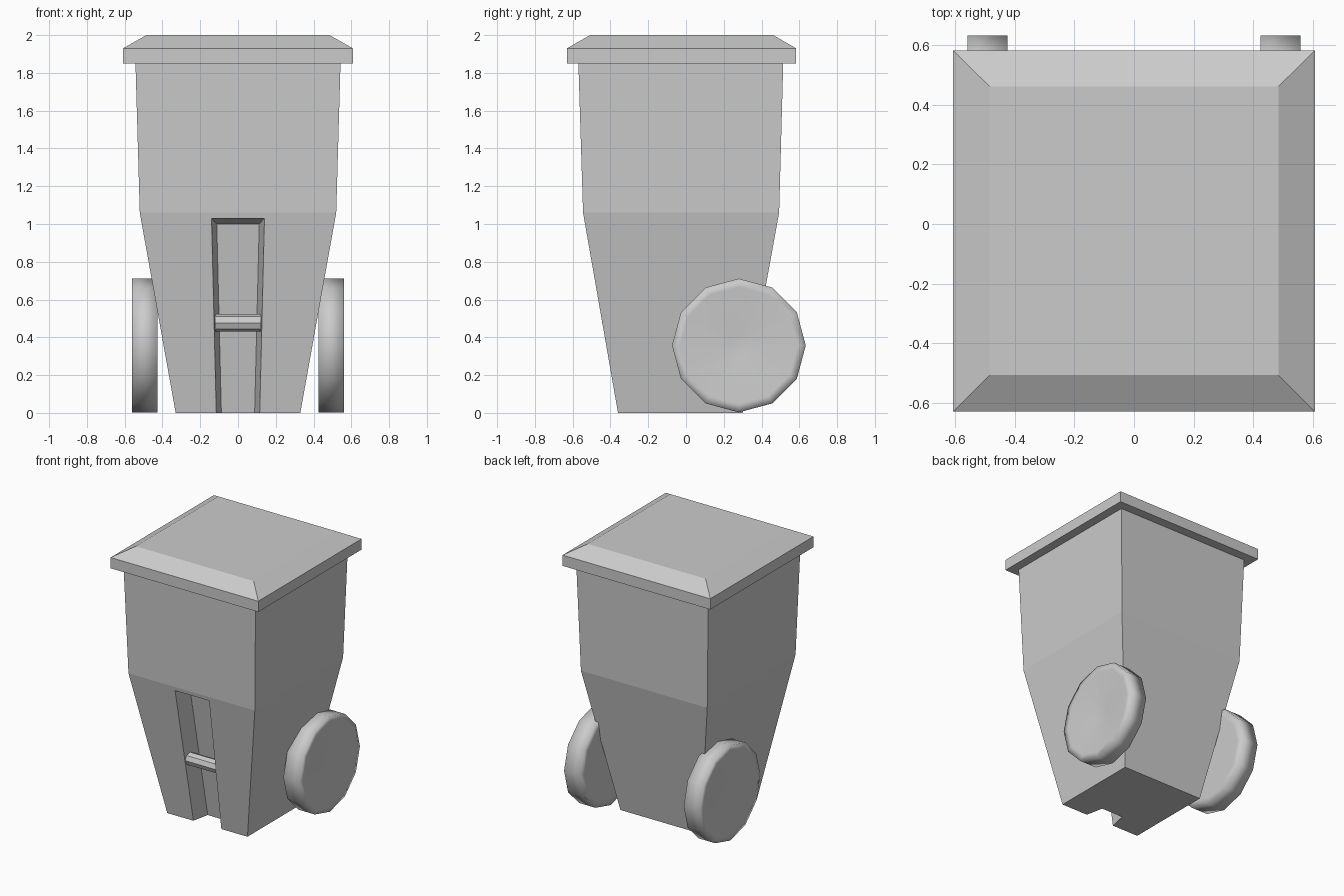
import bpy, bmesh, math
from mathutils import Vector

if "Cube" in bpy.data.objects:
    bpy.data.objects.remove(bpy.data.objects["Cube"])


def make_object(name, bm, smooth=False):
    bmesh.ops.recalc_face_normals(bm, faces=bm.faces)
    me = bpy.data.meshes.new(name)
    bm.to_mesh(me)
    bm.free()
    for p in me.polygons:
        p.use_smooth = smooth
    ob = bpy.data.objects.new(name, me)
    bpy.context.collection.objects.link(ob)
    return ob


def loft(name, rings, smooth=False):
    """Skin a stack of point rings and cap both ends."""
    bm = bmesh.new()
    loops = [[bm.verts.new(p) for p in ring] for ring in rings]
    for a, b in zip(loops, loops[1:]):
        n = len(a)
        for i in range(n):
            j = (i + 1) % n
            bm.faces.new((a[i], a[j], b[j], b[i]))
    bm.faces.new(loops[0])
    bm.faces.new(loops[-1])
    return make_object(name, bm, smooth)


def rect(hx, y0, y1, z):
    return [(-hx, y0, z), (hx, y0, z), (hx, y1, z), (-hx, y1, z)]


# Tapered bin body
body = loft("bin_body", [rect(0.33, -0.36, 0.30, 0),
                         rect(0.52, -0.545, 0.493, 1.06),
                         rect(0.543, -0.57, 0.515, 1.86)])

# Lid with sloped top edges
loft("lid", [rect(0.608, -0.63, 0.583, 1.85),
             rect(0.608, -0.63, 0.583, 1.93),
             rect(0.485, -0.508, 0.462, 2.0)])


# Front groove, narrowing inward and running out through the bottom
def groove_ring(t):
    pts = []
    for z, side in ((-0.2, -1), (-0.2, 1), (1.03 - 0.03 * t, 1), (1.03 - 0.03 * t, -1)):
        half = 0.115 + 0.0243 * z - 0.027 * t
        pts.append((side * half, -0.36 - 0.1745 * z + 0.13 * t, z))
    return pts


cutter = loft("groove_cutter", [groove_ring(-0.4), groove_ring(1)])
cutter.hide_render = True
cutter.hide_viewport = True
cut = body.modifiers.new("groove", 'BOOLEAN')
cut.operation = 'DIFFERENCE'
cut.solver = 'EXACT'
cut.object = cutter


def disc_ring(x, r, y, z, n):
    return [(x, y + r * math.cos(2 * math.pi * i / n), z + r * math.sin(2 * math.pi * i / n))
            for i in range(n)]


# Grab bar across the groove
loft("grab_bar", [disc_ring(x, 0.047, -0.397, 0.477, 8) for x in (-0.123, 0.123)])

# Twelve-sided wheels with dished outer faces
for side, label in ((-1, "left"), (1, "right")):
    profile = [(0.425, 0.30), (0.425, 0.354), (0.56, 0.354), (0.56, 0.31), (0.525, 0.06)]
    loft("wheel_" + label, [disc_ring(side * x, r, 0.28, 0.357, 12) for x, r in profile], True)
